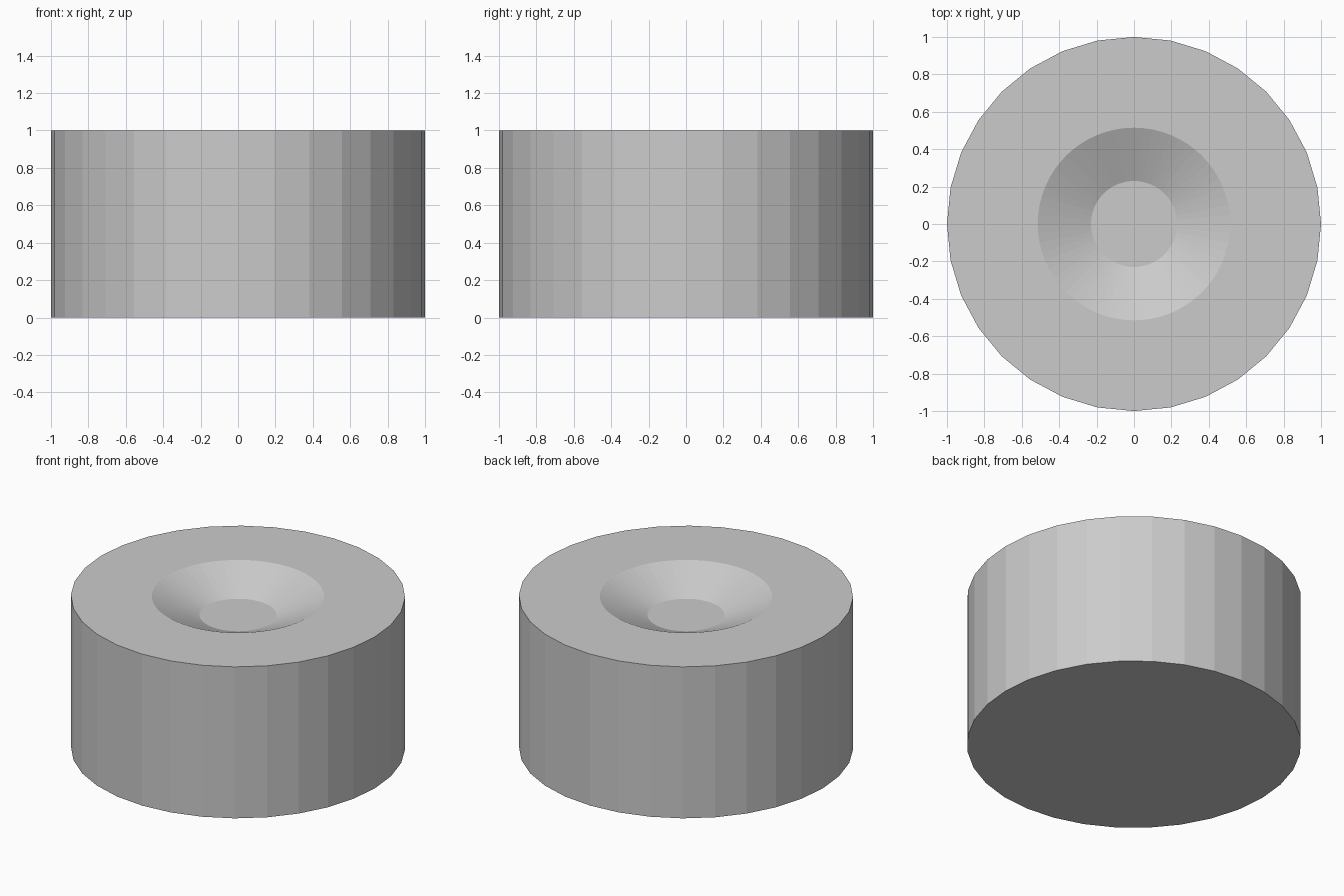
import bpy

if "Cube" in bpy.data.objects:
    bpy.data.objects.remove(bpy.data.objects["Cube"])

# Main drum: flat-faced 32-sided cylinder
bpy.ops.mesh.primitive_cylinder_add(vertices=32, radius=1, depth=1, location=(0, 0, 0.5))
drum = bpy.context.object
drum.name = "drum"

# Cutter for the shallow conical dish, extended above the top at the same slope
RIM, FLOOR, DEPTH, OVER = 0.515, 0.23, 0.124, 0.1
slope = (RIM - FLOOR) / DEPTH
bpy.ops.mesh.primitive_cone_add(vertices=64, radius1=FLOOR, radius2=RIM + slope * OVER,
                                depth=DEPTH + OVER,
                                location=(0, 0, 1 - DEPTH + (DEPTH + OVER) / 2))
cutter = bpy.context.object
cutter.name = "dish_cutter"

# Carve the dish into the top and discard the cutter
mod = drum.modifiers.new("dish", 'BOOLEAN')
mod.operation = 'DIFFERENCE'
mod.solver = 'EXACT'
mod.object = cutter
bpy.context.view_layer.objects.active = drum
bpy.ops.object.modifier_apply(modifier=mod.name)
bpy.data.objects.remove(cutter, do_unlink=True)
